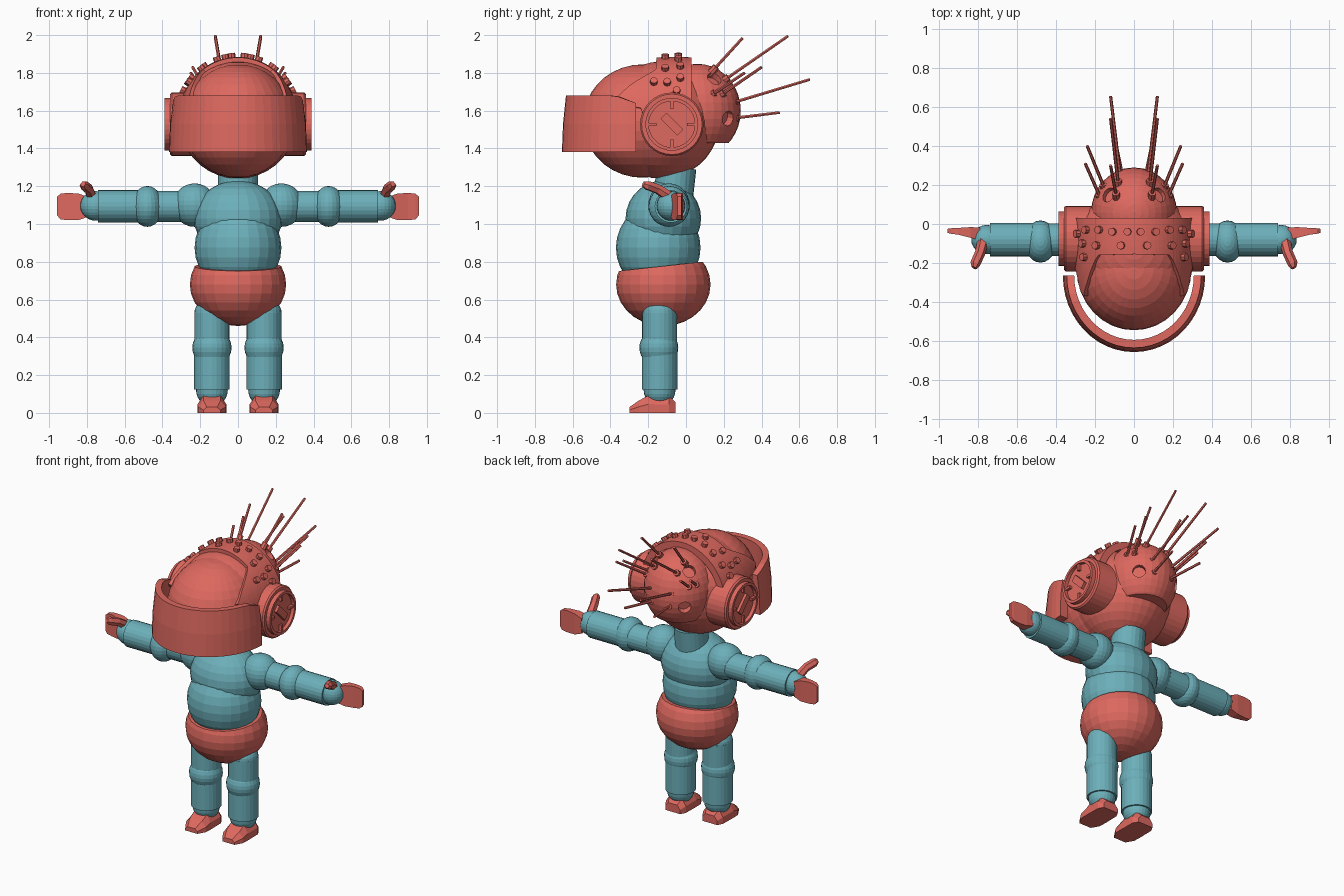
import bpy, bmesh, math
from mathutils import Vector, Matrix

if "Cube" in bpy.data.objects:
    bpy.data.objects.remove(bpy.data.objects["Cube"])


def material(name, rgb):
    m = bpy.data.materials.new(name)
    m.diffuse_color = (*rgb, 1)
    m.use_nodes = True
    m.node_tree.nodes["Principled BSDF"].inputs["Base Color"].default_value = m.diffuse_color
    return m


RED = material("coral red", (0.73, 0.14, 0.115))
TEAL = material("muted teal", (0.15, 0.43, 0.49))


def part(name, bm, mat, mirror=False):
    bmesh.ops.recalc_face_normals(bm, faces=bm.faces)
    me = bpy.data.meshes.new(name)
    bm.to_mesh(me)
    bm.free()
    me.materials.append(mat)
    ob = bpy.data.objects.new(name, me)
    bpy.context.collection.objects.link(ob)
    if mirror:
        ob.modifiers.new("mirror", 'MIRROR').use_mirror_merge = False
    return ob


def loft(rings, bm=None):
    """Skin closed rings of points, capped at both ends."""
    bm = bm or bmesh.new()
    vs = [[bm.verts.new(p) for p in r] for r in rings]
    n = len(vs[0])
    for a, b in zip(vs, vs[1:]):
        for i in range(n):
            bm.faces.new((a[i], a[(i + 1) % n], b[(i + 1) % n], b[i]))
    bm.faces.new(vs[0])
    bm.faces.new(vs[-1])
    return bm


def ring(c, axis, r, n):
    q = Vector(axis).to_track_quat('Z', 'Y')
    return [Vector(c) + q @ Vector((r * math.cos(2 * math.pi * i / n), r * math.sin(2 * math.pi * i / n), 0))
            for i in range(n)]


def rod(a, b, r1, r2=None, n=24, bm=None):
    d = Vector(b) - Vector(a)
    return loft([ring(a, d, r1, n), ring(b, d, r2 or r1, n)], bm)


def ball(c, r, seg=24, rows=14):
    bm = bmesh.new()
    m = Matrix.Translation(c) @ Matrix.Diagonal((*r, 1))
    bmesh.ops.create_uvsphere(bm, u_segments=seg, v_segments=rows, radius=1, matrix=m)
    return bm


def slice_off(bm, co, no):
    """Cut away everything on the normal side and close the hole."""
    bmesh.ops.bisect_plane(bm, geom=bm.verts[:] + bm.edges[:] + bm.faces[:],
                           plane_co=co, plane_no=no, clear_outer=True)
    bmesh.ops.holes_fill(bm, edges=[e for e in bm.edges if e.is_boundary])
    return bm


def box(m, size, bm):
    bmesh.ops.create_cube(bm, size=1, matrix=m @ Matrix.Diagonal((*size, 1)))


# body
part("neck", rod((0, -0.07, 1.12), (0, -0.05, 1.30), 0.105), TEAL)
part("chest", ball((0, -0.12, 1.03), (0.235, 0.2, 0.2)), TEAL)
part("belly", ball((0, -0.147, 0.875), (0.23, 0.224, 0.235)), TEAL)
part("pelvis", slice_off(ball((0, -0.12, 0.68), (0.255, 0.25, 0.22)), (0, -0.14, 0.775), (0, -0.11, 1)), RED)

# legs
LX, LY = 0.138, -0.14
part("hip", ball((LX, LY, 0.53), (0.093, 0.09, 0.075)), TEAL, True)
part("thigh", rod((LX, LY, 0.34), (LX, LY, 0.53), 0.093), TEAL, True)
part("knee", ball((LX, LY - 0.004, 0.345), (0.104, 0.103, 0.1)), TEAL, True)
part("shin", rod((LX, LY, 0.125), (LX, LY, 0.34), 0.094), TEAL, True)
part("ankle", ball((LX, LY, 0.12), (0.084, 0.084, 0.085)), TEAL, True)
foot = []
for y, w, h in ((-0.055, 0.055, 0.055), (-0.09, 0.074, 0.09), (-0.20, 0.076, 0.092),
                (-0.25, 0.074, 0.065), (-0.30, 0.045, 0.03)):
    foot.append([(LX - w, y, 0), (LX + w, y, 0), (LX + w, y, h * 0.5), (LX + w * 0.6, y, h),
                 (LX - w * 0.6, y, h), (LX - w, y, h * 0.5)])
part("foot", loft(foot), RED, True)

# arms
AY, AZ = -0.08, 1.093
part("shoulder", ball((0.23, -0.09, 1.1), (0.115, 0.11, 0.115)), TEAL, True)
part("upper_arm", rod((0.2, AY, AZ), (0.48, AY, AZ), 0.083), TEAL, True)
part("elbow", ball((0.48, -0.09, AZ), (0.083, 0.108, 0.108)), TEAL, True)
part("forearm", rod((0.48, AY, AZ), (0.74, AY, AZ), 0.086), TEAL, True)
part("wrist", ball((0.755, AY, AZ + 0.003), (0.08, 0.075, 0.078)), TEAL, True)
palm = []
for x, y0, y1, z0, z1 in ((0.79, -0.085, -0.018, 1.04, 1.14), (0.84, -0.07, -0.016, 1.022, 1.16),
                          (0.9, -0.055, -0.02, 1.02, 1.165), (0.94, -0.05, -0.022, 1.025, 1.16),
                          (0.957, -0.045, -0.025, 1.045, 1.145)):
    palm.append([(x, y0, z0), (x, y1, z0), (x, y1, z1), (x, y0, z1)])
part("palm", loft(palm), RED, True)
part("thumb", loft([ring(c, (0.4, -0.85, 0.35), r, 6) for c, r in (
    ((0.775, -0.09, 1.145), 0.03), ((0.79, -0.15, 1.185), 0.027),
    ((0.815, -0.205, 1.205), 0.026), ((0.82, -0.225, 1.212), 0.015))]), RED, True)

# skull, face dome and back of head
part("head", ball((0, -0.13, 1.55), (0.312, 0.31, 0.31), 32, 18), RED)
part("face_dome", ball((0, -0.23, 1.545), (0.295, 0.315, 0.3), 32, 18), RED)
rear = part("rear_skull", slice_off(ball((0, 0.06, 1.6), (0.22, 0.23, 0.248), 32, 18),
                                    (0, 0, 1.43), (0, 0, -1)), RED)
RC = Vector((0, 0.06, 1.6))

# sockets sunk into the back of the head
cut = bmesh.new()
for s in (1, -1):
    for p in ((0.13, 0.15, 1.77), (0.14, 0.215, 1.56)):
        p = Vector((s * p[0], p[1], p[2]))
        d = (p - RC).normalized()
        rod(p - d * 0.03, p + d * 0.08, 0.04, n=12, bm=cut)
cutter = part("socket_cutter", cut, RED)
cutter.hide_render = True
mod = rear.modifiers.new("sockets", 'BOOLEAN')
mod.object, mod.solver = cutter, 'EXACT'
bpy.context.view_layer.objects.active = rear
bpy.ops.object.modifier_apply(modifier=mod.name)
bpy.data.objects.remove(cutter)

# needles, each rising from a short bolt
needles = bmesh.new()
for a, b in (((0.09, 0.14, 1.81), (0.12, 0.30, 1.985)), ((0.08, 0.20, 1.76), (0.12, 0.54, 1.995)),
             ((0.07, 0.24, 1.64), (0.12, 0.655, 1.765)), ((0.06, 0.25, 1.56), (0.11, 0.495, 1.59)),
             ((0.15, 0.18, 1.68), (0.24, 0.40, 1.83)), ((0.17, 0.13, 1.68), (0.25, 0.31, 1.80))):
    a, b = Vector(a), Vector(b)
    d = (b - a).normalized()
    rod(a - d * 0.02, b, 0.009, 0.008, 6, needles)
    rod(a - d * 0.03, a + d * 0.03, 0.02, n=8, bm=needles)
part("needles", needles, RED, True)

# wrap-round visor
rings = []
for i in range(25):
    a = math.pi * i / 24
    c, s = math.cos(a), math.sin(a)
    zt = 1.64 + 0.04 * min(1, s / 0.3)
    rings.append([(0.365 * k * c, -0.265 - 0.392 * k * s, z)
                  for k, z in ((1, 1.38), (0.985, 1.53), (0.945, zt), (0.84, zt), (0.84, 1.38))])
part("visor", loft(rings), RED)

# ear cups with rim, ticks and slanted bar
EY, EZ = -0.075, 1.528
prof = ((0.2, 0.168), (0.35, 0.168), (0.36, 0.16), (0.36, 0.14), (0.388, 0.14), (0.388, 0.122), (0.365, 0.122))
part("ear_cup", loft([ring((x, EY, EZ), (1, 0, 0), r, 32) for x, r in prof]), RED, True)
ticks = bmesh.new()
for k in range(4):
    m = Matrix.Translation((0.37, EY, EZ)) @ Matrix.Rotation(k * math.pi / 2, 4, 'X')
    box(m @ Matrix.Translation((0, 0, 0.105)), (0.025, 0.016, 0.05), ticks)
box(Matrix.Translation((0.37, EY, EZ)) @ Matrix.Rotation(math.radians(-45), 4, 'X'), (0.025, 0.125, 0.045), ticks)
part("ear_cup_ticks", ticks, RED, True)


# studded band over the crown, with wings sweeping forward at the temples
def crown(deg, y, off=0.0):
    t = math.radians(deg)
    k = 1 - 1.2 * (y + 0.06) ** 2
    return Vector(((0.315 * k + off) * math.sin(t), y, 1.56 + (0.325 * k + off) * math.cos(t)))


def front_edge(deg):
    keys = ((0, -0.155), (37, -0.16), (55, -0.30), (68, -0.37), (76, -0.34), (80, -0.24), (100, -0.2))
    for (a, p), (b, q) in zip(keys, keys[1:]):
        if deg <= b:
            return p + (q - p) * (deg - a) / (b - a)
    return keys[-1][1]


rings = []
for i in range(-24, 25):
    deg = i * 4
    f = front_edge(abs(deg))
    ys = [f + (0.03 - f) * j / 5 for j in range(6)]
    rings.append([crown(deg, y) for y in ys] + [crown(deg, y, -0.045) for y in reversed(ys)])
part("crown_band", loft(rings), RED)

studs = bmesh.new()
for deg, y in ((6, -0.04), (20, -0.04), (34, -0.03), (50, -0.03), (12, -0.11), (37, -0.11),
               (55, -0.10), (54, -0.17), (64, -0.05)):
    rod(crown(deg, y, -0.01), crown(deg, y, 0.022), 0.02, n=8, bm=studs)
part("crown_studs", studs, RED, True)
